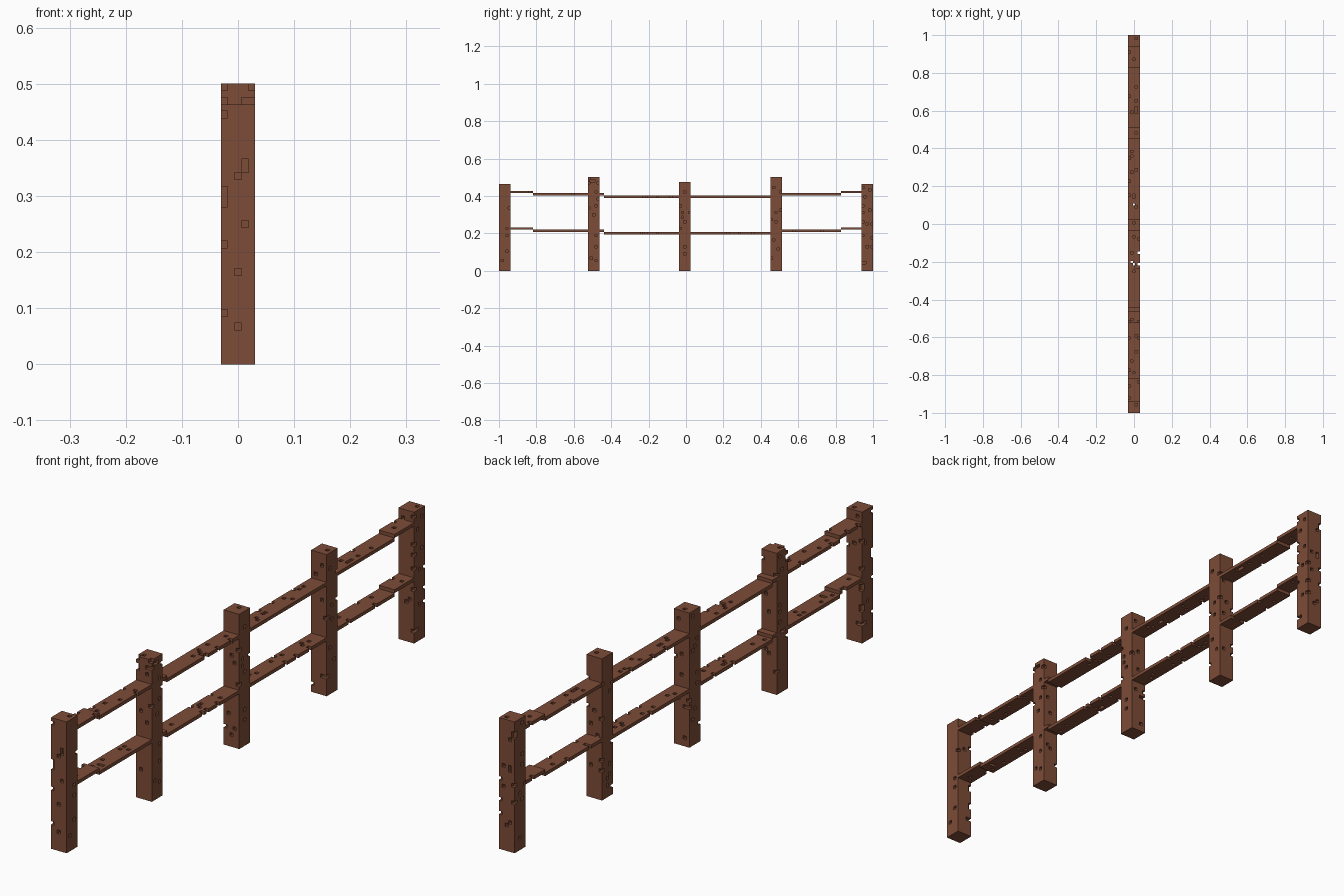
import bpy, bmesh, random
from mathutils import Vector

if "Cube" in bpy.data.objects:
    bpy.data.objects.remove(bpy.data.objects["Cube"], do_unlink=True)

random.seed(7)
U = 2 / 164          # block size: the fence is 164 blocks long
W = 5                # posts and rails are 5 blocks wide

wood = bpy.data.materials.new("brown wood")
wood.use_nodes = True
color = (0.205, 0.072, 0.038, 1)
wood.diffuse_color = color
bsdf = next(n for n in wood.node_tree.nodes if n.type == 'BSDF_PRINCIPLED')
bsdf.inputs["Base Color"].default_value = color
bsdf.inputs["Roughness"].default_value = 0.9

# Outward direction and the four corners of each side of a block
SIDES = {
    (1, 0, 0): [(1, 0, 0), (1, 1, 0), (1, 1, 1), (1, 0, 1)],
    (-1, 0, 0): [(0, 0, 0), (0, 0, 1), (0, 1, 1), (0, 1, 0)],
    (0, 1, 0): [(0, 1, 0), (0, 1, 1), (1, 1, 1), (1, 1, 0)],
    (0, -1, 0): [(0, 0, 0), (1, 0, 0), (1, 0, 1), (0, 0, 1)],
    (0, 0, 1): [(0, 0, 1), (1, 0, 1), (1, 1, 1), (0, 1, 1)],
    (0, 0, -1): [(0, 0, 0), (0, 1, 0), (1, 1, 0), (1, 0, 0)],
}


def block_part(name, start, size, pits):
    """Solid box of blocks with the pit blocks chipped out of its surface."""
    cells = {(x, y, z) for x in range(size[0]) for y in range(size[1])
             for z in range(size[2])} - set(pits)
    bm = bmesh.new()
    corners = {}

    def vert(p):
        if p not in corners:
            corners[p] = bm.verts.new(Vector(p) * U)
        return corners[p]

    for c in sorted(cells):
        for d, quad in SIDES.items():
            if tuple(a + b for a, b in zip(c, d)) not in cells:
                bm.faces.new([vert(tuple(a + b for a, b in zip(c, q))) for q in quad])
    mesh = bpy.data.meshes.new(name)
    bm.to_mesh(mesh)
    bm.free()
    mesh.materials.append(wood)
    obj = bpy.data.objects.new(name, mesh)
    obj.location = ((start[0] - W / 2) * U, start[1] * U - 1, start[2] * U)
    bpy.context.collection.objects.link(obj)
    return obj


def scatter(count, height):
    """Random (column, row) pits for one side of a post."""
    return [(random.randrange(W), random.randrange(2, height - 1)) for _ in range(count)]


# Posts: first block along the fence, height, pits on the +x side as (column, row)
posts = [
    (0, 38, [(3, 18), (3, 15), (3, 8), (1, 4)]),
    (39, 41, [(1, 39), (2, 39), (3, 34), (0, 27), (3, 28), (2, 24), (3, 15), (3, 10),
              (1, 5), (3, 4)]),
    (79, 39, [(2, 34), (0, 28), (1, 25), (1, 23), (2, 21), (4, 25), (0, 18), (2, 10), (2, 7)]),
    (119, 41, [(1, 36), (4, 34), (2, 25), (2, 21), (1, 13), (3, 9)]),
    (159, 38, [(0, 36), (3, 35), (1, 32), (0, 28), (3, 26), (4, 20), (2, 20), (0, 15),
               (4, 14), (2, 10), (4, 10), (1, 3)]),
]
front_pits = [(2, 5), (2, 13), (3, 20), (2, 27), (3, 28), (3, 29), (0, 23), (0, 24), (0, 25)]

for i, (y, h, right_pits) in enumerate(posts):
    front = front_pits if i == 0 else scatter(8, h)
    pits = [(4, a, z) for a, z in right_pits]
    pits += [(0, a, z) for a, z in scatter(9, h)]
    pits += [(a, 0, z) for a, z in front]
    pits += [(a, 4, z) for a, z in scatter(9, h)]
    pits.append((random.randrange(1, 4), random.randrange(1, 4), h - 1))
    if i == 1:       # chipped top corners
        pits += [(0, 0, h - 1), (4, 0, h - 1), (3, 0, h - 3)]
    block_part(f"post_{i + 1}", (0, y, 0), (W, W, h), pits)

# Rails: one-block planks that sag in steps towards the middle (from, to, rise)
planks = [(5, 15, 2), (15, 39, 1), (44, 46, 1), (46, 79, 0),
          (84, 119, 0), (124, 150, 1), (150, 159, 2)]
shared_holes = [(4, 69), (2, 90), (1, 65), (2, 64)]   # line up on both rails

for rail, base in (("lower", 16), ("upper", 32)):
    for i, (y0, y1, rise) in enumerate(planks):
        n = y1 - y0
        pits = [(x, y - y0, 0) for x, y in shared_holes if y0 <= y < y1]
        pits += [(random.randrange(W), random.randrange(1, n - 1), 0)
                 for _ in range(round(n * W * 0.055)) if n > 2]
        block_part(f"{rail}_rail_plank_{i + 1}", (0, y0, base + rise), (W, n, 1), pits)
